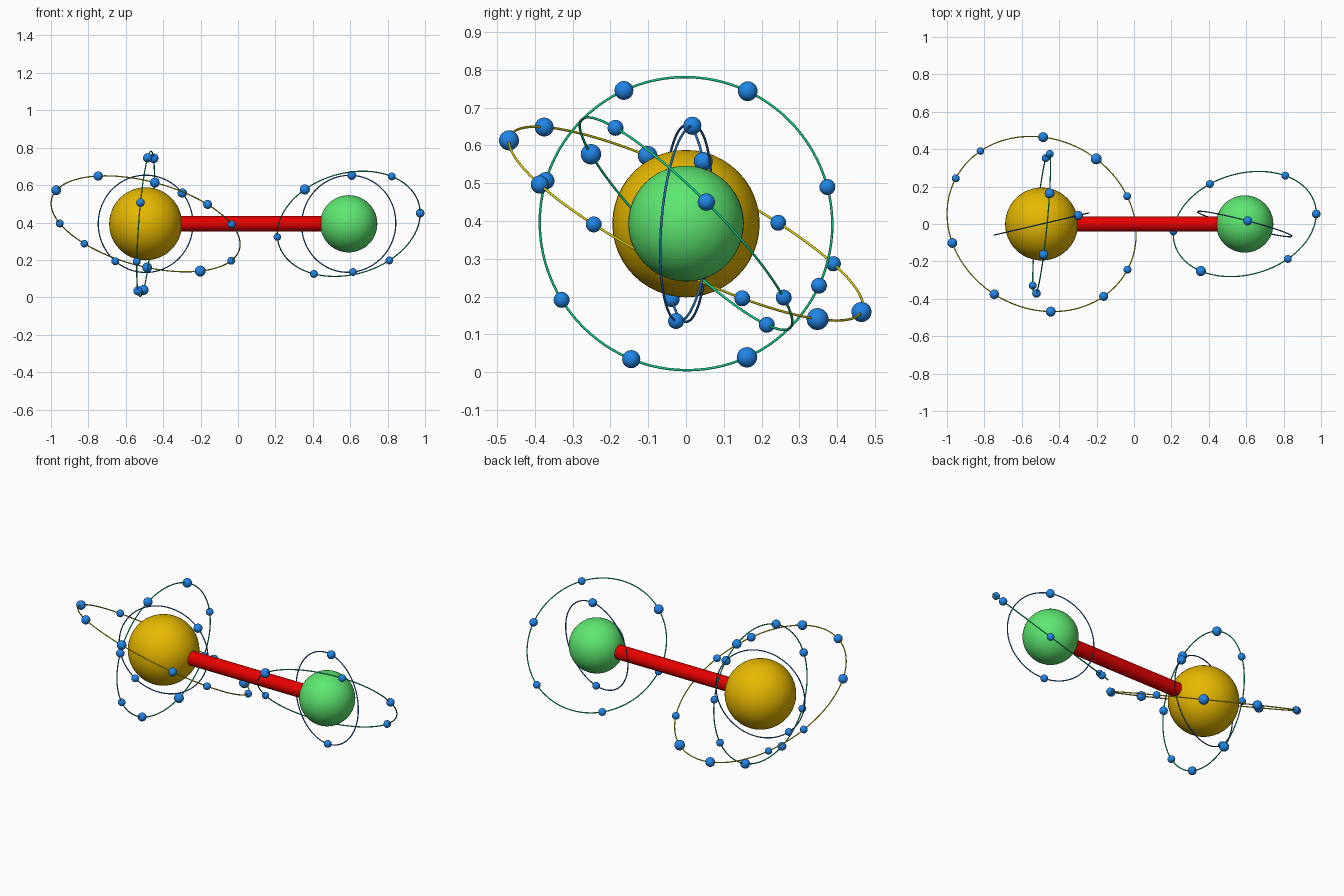
import bpy
from math import cos, sin, radians, pi
from mathutils import Vector

if "Cube" in bpy.data.objects:
    bpy.data.objects.remove(bpy.data.objects["Cube"])


def material(name, rgb):
    mat = bpy.data.materials.new(name)
    mat.use_nodes = True
    mat.diffuse_color = (*rgb, 1)
    mat.node_tree.nodes["Principled BSDF"].inputs["Base Color"].default_value = (*rgb, 1)
    return mat


GOLD = material("gold", (0.80, 0.48, 0.0))
GREEN = material("light green", (0.11, 0.80, 0.16))
RED = material("red", (0.80, 0.0, 0.0))
BLUE = material("blue", (0.015, 0.235, 0.80))
YELLOW_WIRE = material("yellow wire", (0.72, 0.64, 0.005))
TEAL_WIRE = material("teal wire", (0.005, 0.60, 0.25))
NAVY_WIRE = material("dark blue wire", (0.02, 0.16, 0.50))


def finish(name, mat):
    obj = bpy.context.object
    obj.name = name
    obj.data.materials.append(mat)
    bpy.ops.object.shade_smooth_by_angle()
    return obj


def ball(name, centre, radius, mat, segments=24):
    bpy.ops.mesh.primitive_uv_sphere_add(segments=segments, ring_count=segments // 2,
                                         radius=radius, location=centre)
    return finish(name, mat)


def orbit(name, centre, radius, normal, mat, axis, beads):
    """Thin ring with small balls at angles measured in the plane across the given axis."""
    normal = Vector(normal)
    bpy.ops.mesh.primitive_torus_add(major_segments=96, minor_segments=16,
                                     major_radius=radius, minor_radius=0.0032,
                                     location=centre,
                                     rotation=normal.to_track_quat('Z', 'Y').to_euler())
    finish(name + "_ring", mat)
    first, second = [i for i in range(3) if i != axis]
    for k, (angle, size) in enumerate(beads, 1):
        d = Vector((0, 0, 0))
        d[first], d[second] = cos(radians(angle)), sin(radians(angle))
        d[axis] = -d.dot(normal) / normal[axis]
        ball(f"{name}_electron_{k}", centre + d.normalized() * radius, size, BLUE)


# Two nuclei and the rod joining them
large = Vector((-0.494, 0, 0.393))
small = Vector((0.592, 0, 0.393))
ball("large_nucleus", large, 0.195, GOLD, 48)
ball("small_nucleus", small, 0.153, GREEN, 48)
bpy.ops.mesh.primitive_cylinder_add(vertices=32, radius=0.041, depth=(small - large).length,
                                    location=(large + small) / 2, rotation=(0, pi / 2, 0))
finish("bond_rod", RED)

# Orbits around the large nucleus
orbit("large_outer", large, 0.52, (0.235, 0.434, 0.87), YELLOW_WIRE, 2,
      [(-49.4, 0.024), (-28, 0.021), (18, 0.021), (50, 0.029), (89, 0.0265),
       (130, 0.02), (152, 0.021), (192, 0.026), (236, 0.025), (276, 0.0265)])
orbit("large_middle", large, 0.389, (1, -0.097, -0.076), TEAL_WIRE, 0,
      [(14.5, 0.021), (65, 0.026), (115, 0.025), (163, 0.023),
       (211.5, 0.021), (248, 0.024), (294.5, 0.027), (335, 0.021)])
orbit("large_inner", large, 0.26, (-0.233, 1, 0), NAVY_WIRE, 1,
      [(40, 0.025), (231, 0.021)])

# Orbits around the small nucleus
orbit("small_outer", small, 0.39, (-0.2, 0.69, 0.69), TEAL_WIRE, 2,
      [(-39, 0.021), (8, 0.023), (50, 0.021), (131, 0.021), (186, 0.02), (227, 0.027)])
orbit("small_inner", small, 0.26, (0.26, 1, -0.08), NAVY_WIRE, 1,
      [(86.5, 0.024), (-85, 0.021)])
